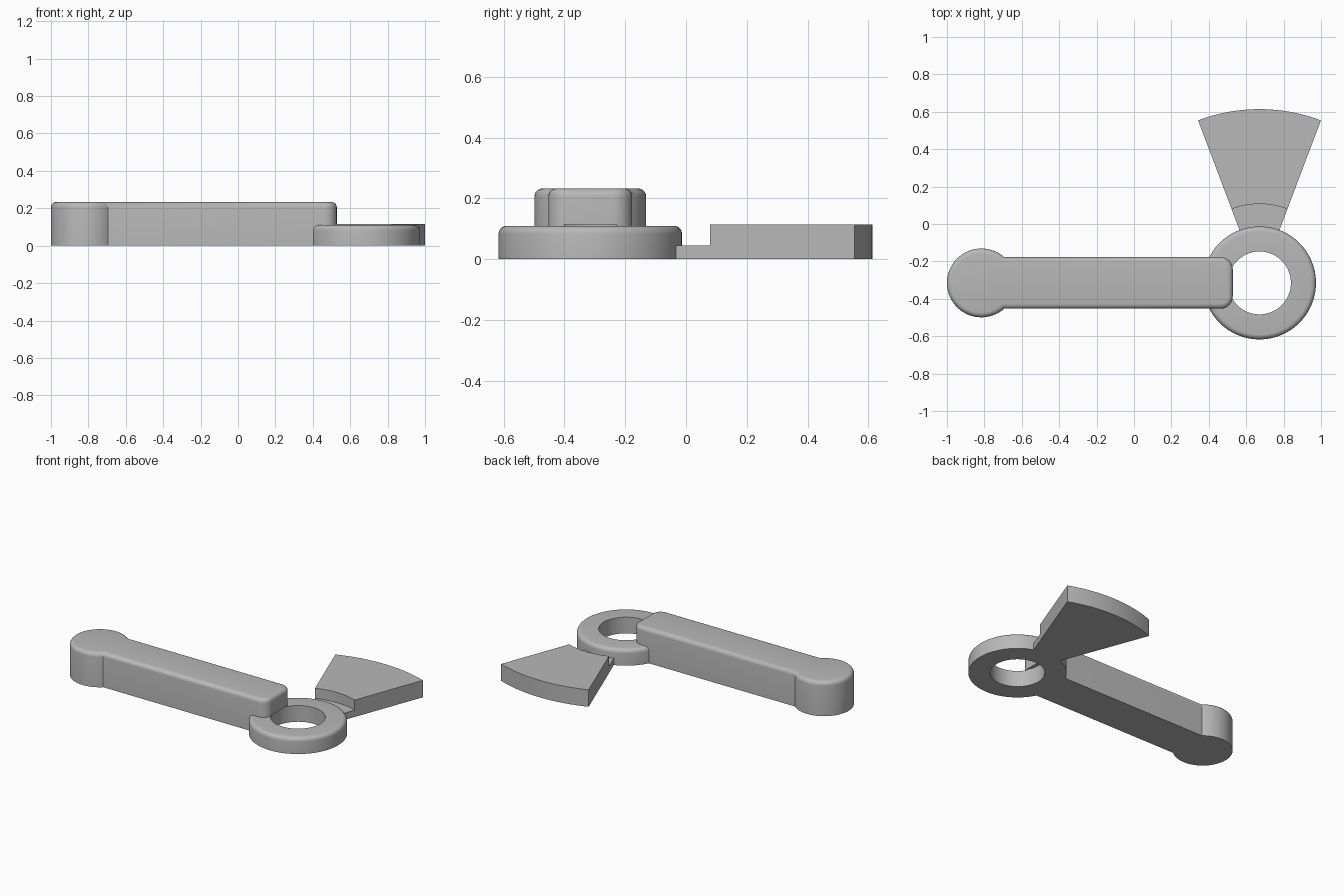
import bpy, bmesh
from math import sin, cos, pi, radians, asin

cube = bpy.data.objects.get("Cube")
if cube:
    bpy.data.objects.remove(cube, do_unlink=True)

grey = bpy.data.materials.new("light grey")
grey.use_nodes = True
grey.diffuse_color = (0.48, 0.48, 0.48, 1)
grey.node_tree.nodes["Principled BSDF"].inputs["Base Color"].default_value = (0.48, 0.48, 0.48, 1)

HUB_X, AXIS_Y = 0.671, -0.315
HOLE_R, RING_R, RING_H = 0.168, 0.302, 0.11
ROUND = 0.027


def arc(cx, cy, r, a0, a1, n):
    """Points along an arc, angles in radians."""
    return [(cx + r * cos(a0 + (a1 - a0) * i / n),
             cy + r * sin(a0 + (a1 - a0) * i / n)) for i in range(n + 1)]


def finish(name, bm):
    bmesh.ops.recalc_face_normals(bm, faces=bm.faces)
    mesh = bpy.data.meshes.new(name)
    bm.to_mesh(mesh)
    bm.free()
    mesh.materials.append(grey)
    obj = bpy.data.objects.new(name, mesh)
    bpy.context.collection.objects.link(obj)
    return obj


def slab(name, outline, z0, z1, rounding=0):
    """Extrude a closed outline, optionally rounding its top rim."""
    bm = bmesh.new()
    base = bm.faces.new([bm.verts.new((x, y, z0)) for x, y in outline])
    up = bmesh.ops.extrude_face_region(bm, geom=[base], use_keep_orig=True)["geom"]
    top = [v for v in up if isinstance(v, bmesh.types.BMVert)]
    bmesh.ops.translate(bm, verts=top, vec=(0, 0, z1 - z0))
    if rounding:
        rim = [e for e in bm.edges if all(v in top for v in e.verts)]
        bmesh.ops.bevel(bm, geom=rim, offset=rounding, segments=5,
                        profile=0.5, affect='EDGES')
    return finish(name, bm)


def lathe(name, profile, n=96):
    """Turn a closed (radius, height) profile around the hub axis."""
    bm = bmesh.new()
    rings = [[bm.verts.new((HUB_X + r * cos(2 * pi * i / n),
                            AXIS_Y + r * sin(2 * pi * i / n), z))
              for r, z in profile] for i in range(n)]
    m = len(profile)
    for i in range(n):
        a, b = rings[i], rings[(i + 1) % n]
        for j in range(m):
            k = (j + 1) % m
            bm.faces.new((a[j], b[j], b[k], a[k]))
    return finish(name, bm)


# Arm: round knob on the left, straight bar, softly cornered tip
half, knob_r, knob_x, tip_x, corner = 0.138, 0.184, -0.816, 0.528, 0.065
neck = asin(half / knob_r)
outline = arc(knob_x, AXIS_Y, knob_r, neck, 2 * pi - neck, 56)
outline += arc(tip_x - corner, AXIS_Y - half + corner, corner, -pi / 2, 0, 8)
outline += arc(tip_x - corner, AXIS_Y + half - corner, corner, 0, pi / 2, 8)
arm = slab("arm", outline, 0, 0.233, ROUND)

# Clear the hub hole below the overhanging arm tip
cutter = slab("hole_cutter", arc(HUB_X, AXIS_Y, HOLE_R + 0.001, 0, 2 * pi * 95 / 96, 95),
              -0.1, 0.115)
cutter.hide_render = True
cut = arm.modifiers.new("hole", 'BOOLEAN')
cut.operation, cut.solver, cut.object = 'DIFFERENCE', 'EXACT', cutter
bpy.context.view_layer.objects.active = arm
bpy.ops.object.modifier_apply(modifier=cut.name)
bpy.data.objects.remove(cutter, do_unlink=True)

# Hub ring with a rounded outer top rim
rim = arc(RING_R - ROUND, RING_H - ROUND, ROUND, 0, pi / 2, 5)
ring = lathe("hub_ring", [(HOLE_R, 0), (RING_R, 0)] + rim + [(HOLE_R, RING_H)])


# Fan: thin neck leaving the ring, then a thicker blade
def sector(name, r0, r1, height):
    a0, a1 = pi / 2 - radians(20.7), pi / 2 + radians(20.7)
    return slab(name, arc(HUB_X, AXIS_Y, r1, a0, a1, 24) +
                arc(HUB_X, AXIS_Y, r0, a1, a0, 24), 0, height)


fan_neck = sector("fan_neck", 0.25, 0.422, 0.046)
fan_blade = sector("fan_blade", 0.422, 0.929, 0.115)

# Smooth shading with crisp edges
bpy.ops.object.select_all(action='DESELECT')
for part in (arm, ring, fan_neck, fan_blade):
    part.select_set(True)
bpy.context.view_layer.objects.active = arm
bpy.ops.object.shade_smooth_by_angle(angle=radians(35))
